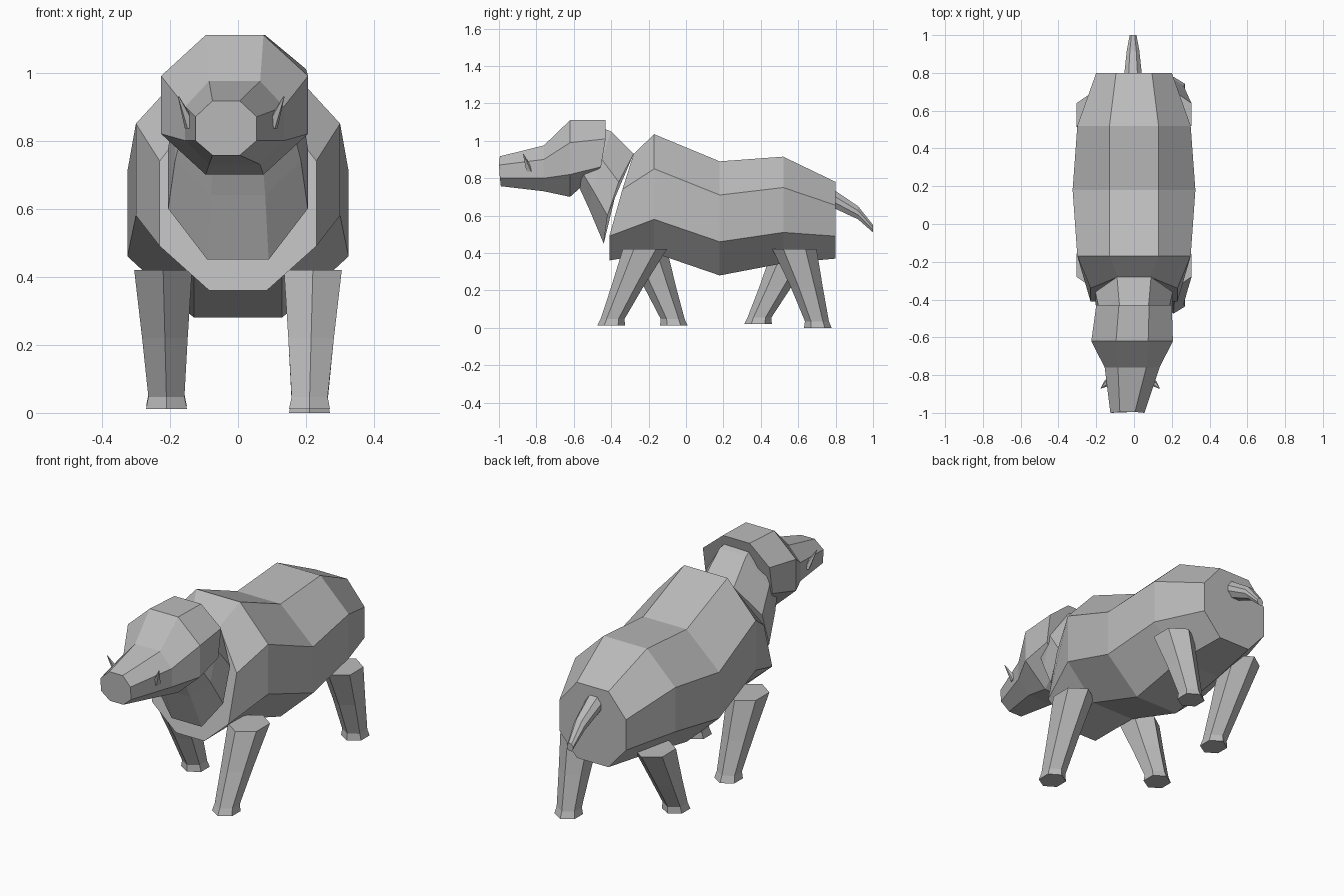
import bpy, bmesh, math
from mathutils import Vector

default = bpy.data.objects.get("Cube")
if default:
    bpy.data.objects.remove(default, do_unlink=True)

grey = bpy.data.materials.new("stone grey")
grey.use_nodes = True
GREY = (0.5, 0.5, 0.5, 1)
grey.diffuse_color = GREY
shader = next(n for n in grey.node_tree.nodes if n.type == 'BSDF_PRINCIPLED')
shader.inputs["Base Color"].default_value = GREY
shader.inputs["Roughness"].default_value = 0.8


def loft(name, rings):
    """Skin a list of equal-sized rings into a capped, flat-shaded tube."""
    bm = bmesh.new()
    loops = [[bm.verts.new(p) for p in ring] for ring in rings]
    for a, b in zip(loops, loops[1:]):
        for i in range(len(a)):
            j = (i + 1) % len(a)
            bm.faces.new((a[i], a[j], b[j], b[i]))
    bm.faces.new(loops[0])
    bm.faces.new(loops[-1])
    bmesh.ops.recalc_face_normals(bm, faces=bm.faces)
    mesh = bpy.data.meshes.new(name)
    bm.to_mesh(mesh)
    bm.free()
    mesh.materials.append(grey)
    obj = bpy.data.objects.new(name, mesh)
    bpy.context.collection.objects.link(obj)
    return obj


def octagon(depth, levels, half, flat, centre=0):
    """Upright eight-sided section; levels run bottom to top, depth is one y or one per level."""
    ys = depth if isinstance(depth, tuple) else (depth,) * len(levels)
    side = list(zip((flat, half, half, flat), ys, levels))
    right = [Vector((centre + w, y, z)) for w, y, z in side]
    left = [Vector((centre - w, y, z)) for w, y, z in reversed(side)]
    return right + left


def polygon(centre, wide, deep, sides):
    """Horizontal polygon with a corner facing front and back."""
    return [Vector(centre) + Vector((wide * math.sin(math.tau * i / sides),
                                     deep * math.cos(math.tau * i / sides), 0))
            for i in range(sides)]


# Trunk, from the sloped chest to the rump
loft("body", [
    octagon((-0.41, -0.41, -0.34, -0.28), (0.36, 0.49, 0.74, 0.93), 0.23, 0.085),
    octagon(-0.17, (0.4, 0.58, 0.85, 1.035), 0.3, 0.13),
    octagon(0.18, (0.28, 0.46, 0.71, 0.89), 0.325, 0.13),
    octagon(0.52, (0.345, 0.51, 0.75, 0.915), 0.3, 0.13),
    octagon(0.8, (0.37, 0.49, 0.655, 0.78), 0.2, 0.095),
])

# Neck, rising from the chest into the head
loft("neck", [
    octagon((-0.44, -0.42, -0.36, -0.28), (0.45, 0.6, 0.78, 0.93), 0.205, 0.09),
    octagon((-0.52, -0.5, -0.45, -0.4), (0.64, 0.74, 0.9, 1.05), 0.185, 0.08),
    octagon((-0.58, -0.56, -0.52, -0.48), (0.77, 0.84, 0.97, 1.08), 0.16, 0.07),
])

# Head with the muzzle turned slightly aside
loft("head", [
    octagon((-0.53, -0.455, -0.43, -0.43), (0.78, 0.86, 1.01, 1.11), 0.2, 0.08),
    octagon(-0.62, (0.7, 0.82, 0.99, 1.11), 0.216, 0.085, -0.01),
    octagon(-0.76, (0.73, 0.8, 0.9, 0.975), 0.145, 0.075, -0.01),
    octagon((-0.99, -0.995, -1, -0.995), (0.757, 0.8, 0.87, 0.917), 0.09, 0.04, -0.035),
])

# Thin pointed tusks
for label, sign in (("left", 1), ("right", -1)):
    root = (-0.02 + sign * 0.115, -0.835, 0.835)
    tip = (-0.02 + sign * 0.155, -0.87, 0.93)
    loft(label + "_tusk", [polygon(root, 0.022, 0.022, 5), polygon(tip, 0.002, 0.002, 5)])

# Drooping tail
loft("tail", [
    octagon(y, (low, low + high / 3, low + high * 2 / 3, low + high), half, half / 2, -0.005)
    for y, low, high, half in ((0.78, 0.645, 0.1, 0.048), (0.92, 0.58, 0.07, 0.033),
                               (1, 0.51, 0.04, 0.018))
])

# Walking legs: hip y, foot y and ground height
legs = {
    "left_front_leg": (1, -0.22, -0.4, 0.012),
    "right_front_leg": (-1, -0.22, -0.065, 0.012),
    "left_rear_leg": (1, 0.58, 0.705, 0),
    "right_rear_leg": (-1, 0.58, 0.385, 0.02),
}
for name, (sign, hip, foot, ground) in legs.items():
    # height, half width, half depth, share of the stride
    stations = ((0.42, 0.085, 0.118, 0), (0.22, 0.067, 0.086, 0.52),
                (ground + 0.035, 0.053, 0.064, 0.96), (ground, 0.06, 0.074, 1))
    loft(name, [polygon((sign * (0.22 - 0.01 * t), hip + (foot - hip) * t, z),
                        wide / math.sin(math.tau / 6), deep, 6)
                for z, wide, deep, t in stations])
